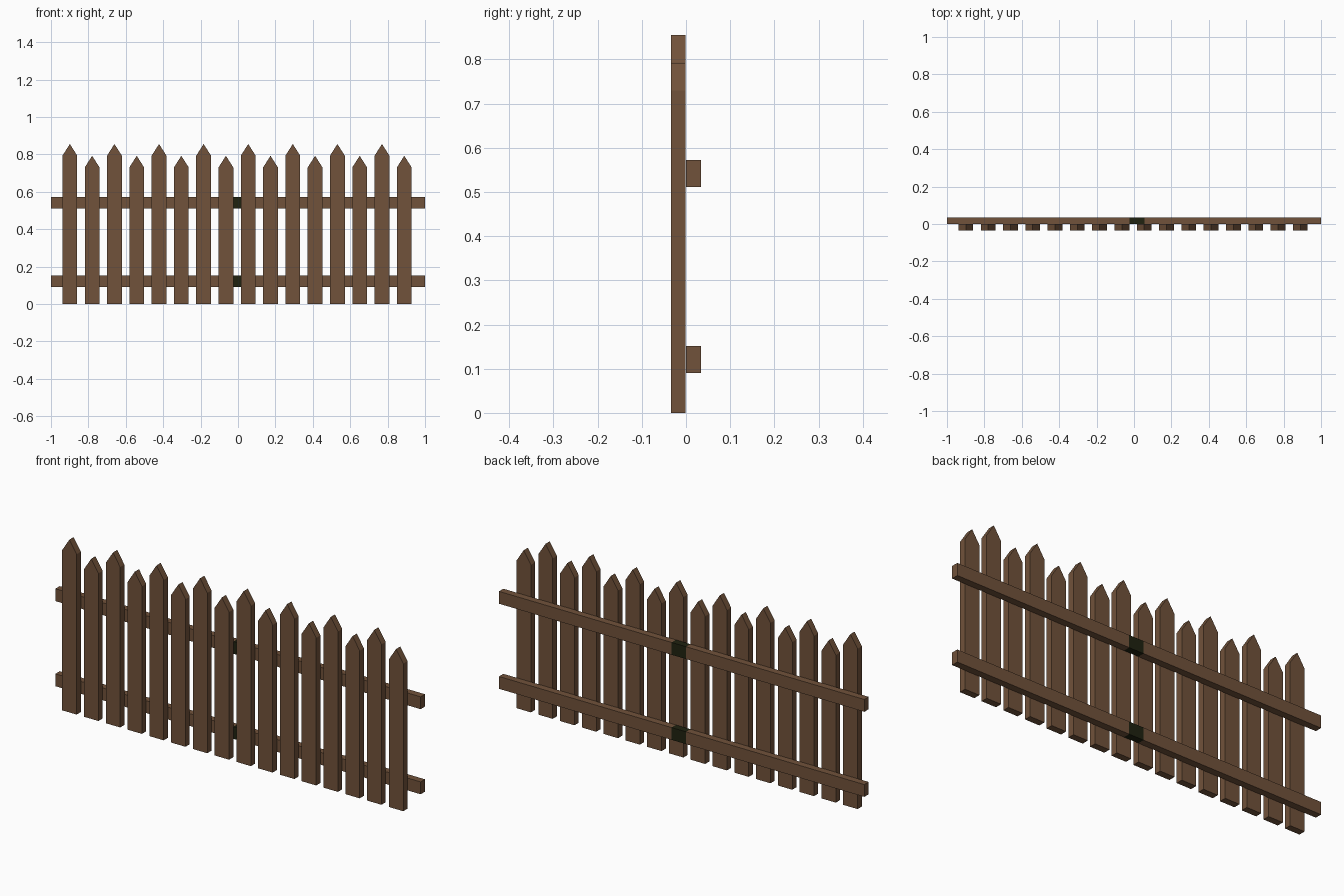
import bpy

if "Cube" in bpy.data.objects:
    bpy.data.objects.remove(bpy.data.objects["Cube"])


def material(name, rgb):
    m = bpy.data.materials.new(name)
    m.diffuse_color = (*rgb, 1.0)
    m.use_nodes = True
    m.node_tree.nodes["Principled BSDF"].inputs["Base Color"].default_value = m.diffuse_color
    return m


wood = material("brown wood", (0.165, 0.085, 0.043))
dark = material("dark joint", (0.014, 0.016, 0.005))


def extrude_profile(name, profile, y0, y1, mat):
    """Solid made from an x-z outline (counter-clockwise from the front)."""
    n = len(profile)
    verts = [(x, y0, z) for x, z in profile] + [(x, y1, z) for x, z in profile]
    faces = [tuple(range(n)), tuple(reversed(range(n, 2 * n)))]
    for i in range(n):
        j = (i + 1) % n
        faces.append((i, i + n, j + n, j))
    mesh = bpy.data.meshes.new(name)
    mesh.from_pydata(verts, [], faces)
    mesh.materials.append(mat)
    obj = bpy.data.objects.new(name, mesh)
    bpy.context.collection.objects.link(obj)
    return obj


def bar(name, x0, x1, z0, z1, mat):
    return extrude_profile(name, [(x0, z0), (x1, z0), (x1, z1), (x0, z1)],
                           0.0, 0.034, mat)


# Pointed pickets, alternating tall and short
COUNT, FIRST, STEP, HALF = 16, -0.899, 0.1192, 0.0395
for i in range(COUNT):
    x = FIRST + i * STEP
    top = 0.855 if i % 2 == 0 else 0.792
    extrude_profile("picket", [(x - HALF, 0), (x + HALF, 0), (x + HALF, top - 0.062),
                               (x, top), (x - HALF, top - 0.062)],
                    -0.034, -0.001, wood)

# Two back rails, each of two lengths meeting at a dark joint block
for label, z0 in (("lower", 0.09), ("upper", 0.511)):
    z1 = z0 + 0.061
    bar(label + "_rail_left", -1.0, -0.024, z0, z1, wood)
    bar(label + "_rail_joint", -0.024, 0.055, z0, z1, dark)
    bar(label + "_rail_right", 0.055, 1.0, z0, z1, wood)
